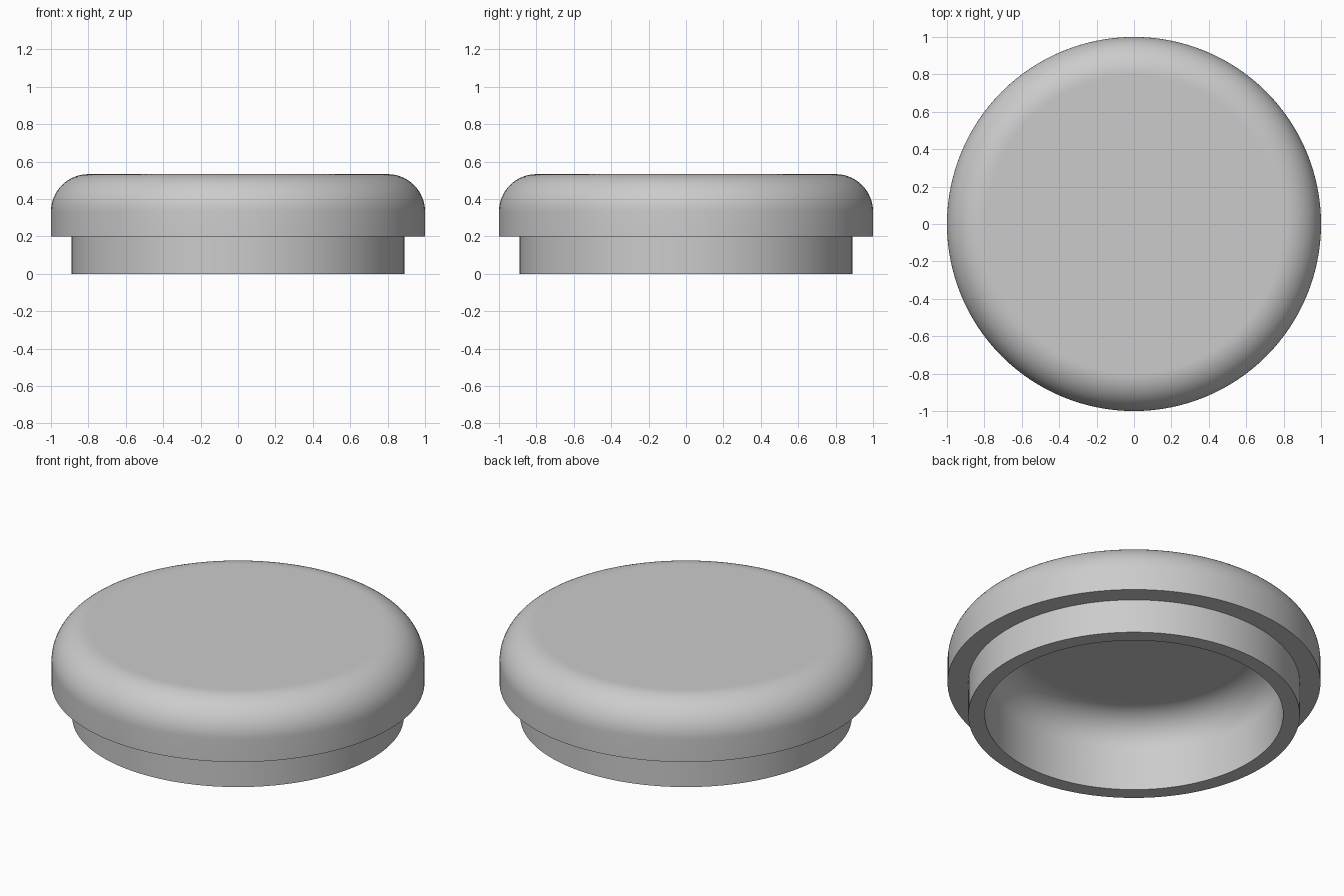
import bpy
import bmesh
import math

cube = bpy.data.objects.get("Cube")
if cube:
    bpy.data.objects.remove(cube, do_unlink=True)

SIDES = 128

grey = bpy.data.materials.new("plain grey")
grey.use_nodes = True
colour = (0.6, 0.6, 0.6, 1)
grey.diffuse_color = colour
grey.node_tree.nodes["Principled BSDF"].inputs["Base Color"].default_value = colour


def fillet(r, z, radius, start, end, steps=16):
    """Quarter-round points about a centre (r, z)."""
    angles = [math.radians(start + (end - start) * i / steps) for i in range(steps + 1)]
    return [(r + radius * math.cos(a), z + radius * math.sin(a)) for a in angles]


def lathe(name, profile):
    """Spin an axis-to-axis profile of (radius, height) into a closed solid."""
    bm = bmesh.new()
    verts = [bm.verts.new((r, 0, z)) for r, z in profile]
    edges = [bm.edges.new(pair) for pair in zip(verts, verts[1:])]
    bmesh.ops.spin(bm, geom=verts + edges, axis=(0, 0, 1), cent=(0, 0, 0),
                   angle=math.tau, steps=SIDES, use_duplicate=False)
    bmesh.ops.remove_doubles(bm, verts=bm.verts, dist=0.0001)
    bmesh.ops.recalc_face_normals(bm, faces=bm.faces)
    mesh = bpy.data.meshes.new(name)
    bm.to_mesh(mesh)
    bm.free()
    mesh.materials.append(grey)
    obj = bpy.data.objects.new(name, mesh)
    bpy.context.collection.objects.link(obj)
    bpy.ops.object.select_all(action="DESELECT")
    obj.select_set(True)
    bpy.context.view_layer.objects.active = obj
    bpy.ops.object.shade_smooth_by_angle(angle=math.radians(30))
    return obj


# Hollow cap: rounded top, overhanging rim, plug wall and rounded cavity
# (a narrow ring beside each flat disc keeps its shading flat)
profile = [(0, 0.533), (0.79, 0.533)]
profile += fillet(0.8, 0.333, 0.2, 90, 0)
profile += [(1.0, 0.2), (0.889, 0.2), (0.889, 0), (0.8, 0)]
profile += fillet(0.61, 0.24, 0.19, 0, 90)
profile += [(0.6, 0.43), (0, 0.43)]
lathe("hollow_cap", profile)
